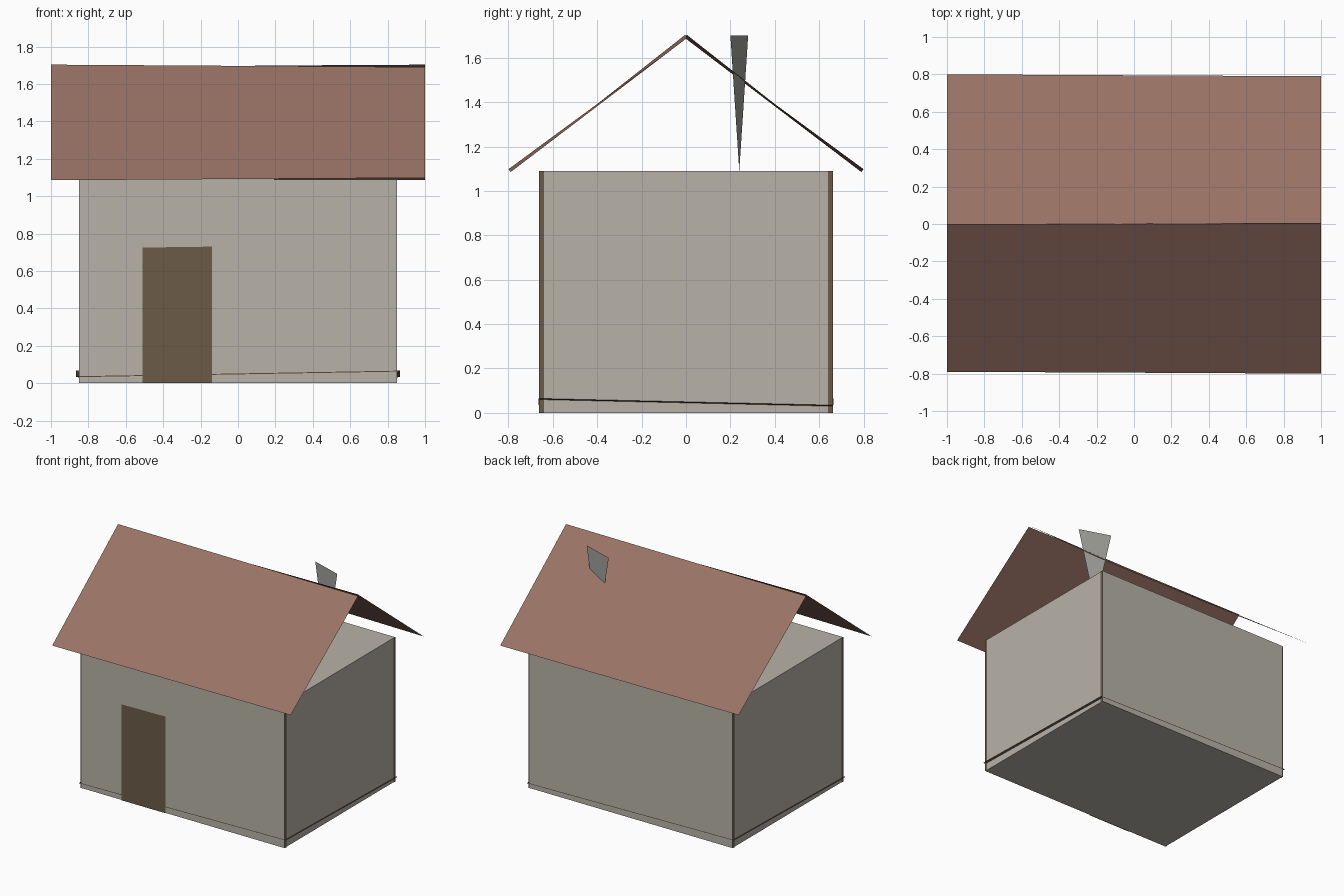
import bpy, bmesh

if "Cube" in bpy.data.objects:
    bpy.data.objects.remove(bpy.data.objects["Cube"])


def material(name, rgb):
    m = bpy.data.materials.new(name)
    m.diffuse_color = (*rgb, 1)
    m.use_nodes = True
    m.node_tree.nodes["Principled BSDF"].inputs["Base Color"].default_value = m.diffuse_color
    return m


plaster = material("plaster", (0.48, 0.45, 0.39))
tile = material("roof_tile", (0.32, 0.17, 0.13))
wood = material("wood", (0.15, 0.105, 0.065))
stone = material("stone", (0.36, 0.36, 0.34))


def plate(name, pts, mat):
    """A single flat-shaded sheet through the given corners."""
    me = bpy.data.meshes.new(name)
    me.from_pydata(pts, [], [tuple(range(len(pts)))])
    me.materials.append(mat)
    ob = bpy.data.objects.new(name, me)
    bpy.context.collection.objects.link(ob)
    return ob


def turned(pts):
    """Half a turn about the vertical axis."""
    return [(-x, -y, z) for x, y, z in pts]


# Walls: one closed box
me = bpy.data.meshes.new("walls")
bm = bmesh.new()
bmesh.ops.create_cube(bm, size=1)
for v in bm.verts:
    v.co = (v.co.x * 1.70, v.co.y * 1.32, (v.co.z + 0.5) * 1.09)
bm.to_mesh(me)
bm.free()
me.materials.append(plaster)
bpy.context.collection.objects.link(bpy.data.objects.new("walls", me))

# Roof: two thin, very slightly twisted sheets meeting at the ridge
slope = [(-1, -0.79, 1.085), (1, -0.80, 1.098), (1, 0.006, 1.69), (-1, -0.004, 1.703)]
plate("roof_front", slope, tile)
plate("roof_back", turned(slope), tile)

# Chimney: tapered upright sheet set diagonally through the back slope
plate("chimney", [(0.57, 0.24, 1.09), (0.69, 0.20, 1.70), (0.45, 0.28, 1.70)], stone)

# Door
plate("door", [(-0.51, -0.665, 0), (-0.14, -0.665, 0),
               (-0.14, -0.665, 0.73), (-0.51, -0.665, 0.725)], wood)

# Corner posts: narrow strips on the end walls
for sx, xn in ((1, "right"), (-1, "left")):
    for sy, yn in ((1, "back"), (-1, "front")):
        x, y0, y1 = sx * 0.853, sy * 0.64, sy * 0.663
        pts = [(x, y0, 0), (x, y1, 0), (x, y1, 1.09), (x, y0, 1.09)]
        plate(f"corner_post_{yn}_{xn}", pts if sx * sy > 0 else pts[::-1], wood)

# Base trim: thin strips running round the foot of the walls
long_trim = [(-0.865, -0.662, 0.032), (0.865, -0.662, 0.062),
             (0.865, -0.664, 0.067), (-0.865, -0.664, 0.037)]
side_trim = [(0.85, -0.66, 0.06), (0.85, 0.66, 0.03),
             (0.865, 0.66, 0.035), (0.865, -0.66, 0.065)]
for name, pts in (("long", long_trim), ("side", side_trim)):
    plate(f"base_trim_{name}_1", pts, wood)
    plate(f"base_trim_{name}_2", turned(pts), wood)
